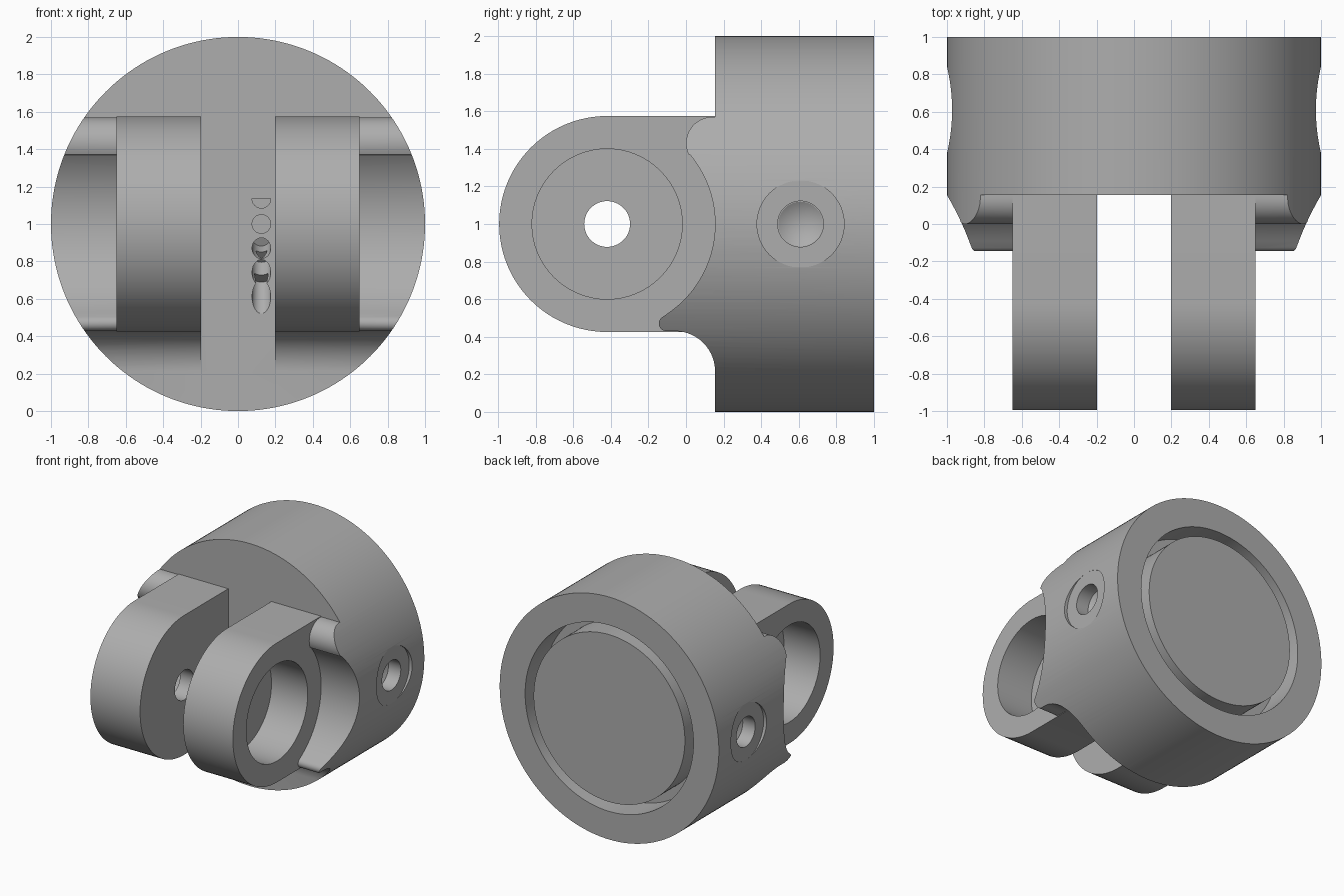
import bpy, bmesh
from math import sin, cos, radians, hypot
from mathutils import Vector

cube = bpy.data.objects.get("Cube")
if cube:
    bpy.data.objects.remove(cube)

# Material
steel = bpy.data.materials.new("grey_metal")
steel.use_nodes = True
GREY = (0.42, 0.42, 0.42, 1)
steel.diffuse_color = GREY
steel.node_tree.nodes["Principled BSDF"].inputs["Base Color"].default_value = GREY


def finish(bm, name):
    bmesh.ops.recalc_face_normals(bm, faces=bm.faces)
    mesh = bpy.data.meshes.new(name)
    bm.to_mesh(mesh)
    bm.free()
    mesh.materials.append(steel)
    ob = bpy.data.objects.new(name, mesh)
    bpy.context.collection.objects.link(ob)
    return ob


def rod(name, start, end, r1, r2=None, sides=48):
    """Cylinder or cone between two points."""
    a, b = Vector(start), Vector(end)
    bm = bmesh.new()
    bmesh.ops.create_cone(bm, cap_ends=True, segments=sides, radius1=r1,
                          radius2=r1 if r2 is None else r2, depth=(b - a).length)
    bm.transform((b - a).to_track_quat("Z", "Y").to_matrix().to_4x4())
    bmesh.ops.translate(bm, verts=bm.verts, vec=(a + b) / 2)
    return finish(bm, name)


def prism(name, outline, x0, x1):
    """Side outline (y, z) extruded across x."""
    bm = bmesh.new()
    face = bm.faces.new([bm.verts.new((x0, y, z)) for y, z in outline])
    new = bmesh.ops.extrude_face_region(bm, geom=[face])["geom"]
    bmesh.ops.translate(bm, vec=(x1 - x0, 0, 0),
                        verts=[v for v in new if isinstance(v, bmesh.types.BMVert)])
    return finish(bm, name)


def box(name, x, y, z):
    return prism(name, [(y[0], z[0]), (y[1], z[0]), (y[1], z[1]), (y[0], z[1])], *x)


def arc(cy, cz, r, a0, a1, n):
    steps = [radians(a0 + (a1 - a0) * i / n) for i in range(n + 1)]
    return [(cy + r * cos(a), cz + r * sin(a)) for a in steps]


def combine(target, tool, operation="DIFFERENCE"):
    mod = target.modifiers.new("combine", "BOOLEAN")
    mod.object, mod.operation, mod.solver = tool, operation, "EXACT"
    bpy.context.view_layer.objects.active = target
    bpy.ops.object.modifier_apply(modifier=mod.name)
    bpy.data.objects.remove(tool)


FACE = 0.155             # front plane of the round body
PIN_Y, LUG_R = -0.42, 0.575

# Round body, started long so the shoulders can be carved out of its front
body = rod("clevis_body", (0, -0.4, 1), (0, 1, 1), 1, sides=160)

# Shoulder relief: bottom fillet, lip, cradle around the pin, rounded top
relief = [(-0.8, -0.2), (FACE, -0.2)]
relief += arc(-0.06, 0.215, 0.215, 0, 90, 14)
relief += arc(-0.105, 0.47, 0.04, 270, 125, 8)
relief += arc(PIN_Y, 1, LUG_R, -55, 40, 32)
relief += arc(0.14, 1.43, 0.14, 205, 90, 14)
relief += [(FACE, 1.57), (FACE, 2.2), (-0.8, 2.2)]
combine(body, prism("relief_cutter", relief, -1.3, 1.3))

# Lug block with a rounded end, split into two lugs by the slot
lug = [(0.4, 1 + LUG_R)] + arc(PIN_Y, 1, LUG_R, 90, 270, 48) + [(0.4, 1 - LUG_R)]
combine(body, prism("lug_block", lug, -0.65, 0.65), "UNION")
combine(body, box("slot_cutter", (-0.197, 0.197), (-1.2, FACE), (-0.3, 2.3)))

# Pin hole through both lugs
combine(body, rod("pin_hole", (-1, PIN_Y, 1), (1, PIN_Y, 1), 0.122))

for s in (-1, 1):
    # Large counterbore in each lug
    combine(body, rod("counterbore", (s * 0.32, PIN_Y, 1), (s * 1.2, PIN_Y, 1), 0.4, sides=64))
    # Flat spotface and drilled hole with a conical end on each side
    combine(body, rod("spotface", (s * 0.973, 0.61, 1), (s * 1.2, 0.61, 1), 0.232, sides=64))
    combine(body, rod("side_hole", (s * 0.86, 0.61, 1), (s * 1.2, 0.61, 1), 0.122))
    combine(body, rod("drill_tip", (s * 0.862, 0.61, 1), (s * 0.79, 0.61, 1), 0.122, 0.0))

# Ring groove in the back
groove = rod("groove", (0, 0.75, 1), (0, 1.2, 1), 0.768, sides=128)
combine(groove, rod("groove_core", (0, 0.6, 1), (0, 1.4, 1), 0.69, sides=128))
combine(body, groove)

# Fan of small drilled holes in the slot floor, aimed at one inner point
aim = Vector((0.125, 0.42, 1))
for z in (1.0, 0.87, 0.74, 0.61):
    mouth = Vector((0.125, FACE, z))
    axis = (mouth - aim).normalized()
    combine(body, rod("fan_hole", mouth - axis * 0.13, mouth + axis * 0.12, 0.05, sides=24))

# Half-covered hole and shallow round mark above the fan
half = rod("half_hole", (0.125, FACE + 0.1, 1.135), (0.125, 0, 1.135), 0.05, sides=24)
combine(half, box("half_cover", (0, 0.3), (-0.2, 0.5), (1.136, 1.3)))
combine(body, half)
combine(body, rod("round_mark", (0.125, FACE + 0.004, 1.263), (0.125, 0, 1.263), 0.05, sides=24))

# Smooth curved walls, crisp edges
bpy.ops.object.select_all(action="DESELECT")
body.select_set(True)
bpy.context.view_layer.objects.active = body
bpy.ops.object.shade_smooth_by_angle(angle=radians(25))
